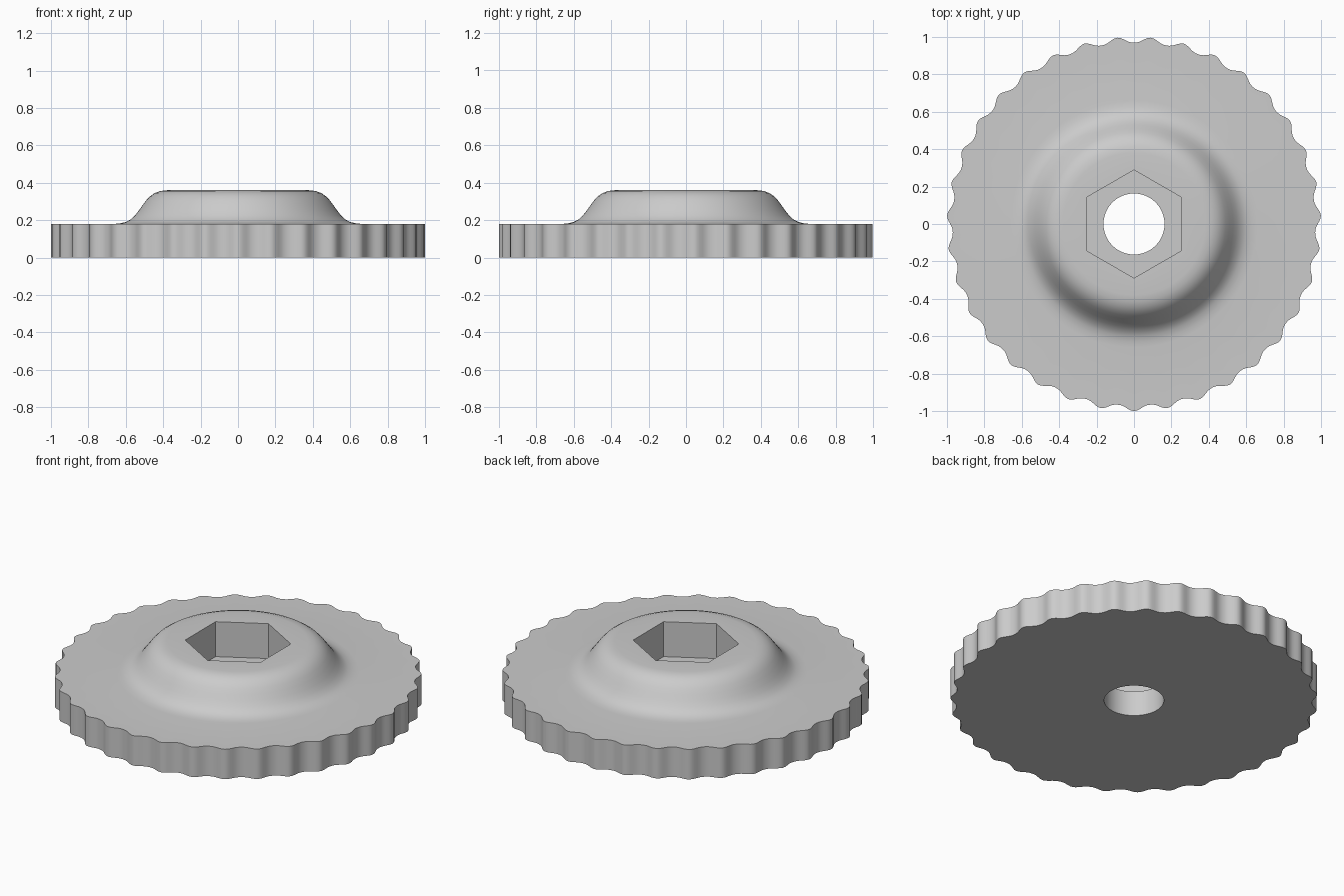
import bpy
import math

if "Cube" in bpy.data.objects:
    bpy.data.objects.remove(bpy.data.objects["Cube"])

TEETH = 35
SEG = TEETH * 12          # also divisible by 12, so hex corners land on vertices


def circle(r):
    return lambda a: r


def scalloped(a):
    # narrow rounded crests at radius 1, wide shallow valleys
    wave = (1 + math.cos(TEETH * (a + math.pi / 2))) / 2
    return 1 - 0.03 * (1 - wave ** 1.3)


def hexagon(a):
    # flats at x = +-0.25, corners pointing along y
    step = math.pi / 3
    off = (a + step / 2) % step - step / 2
    return 0.25 / math.cos(off)


# Raised hub: (radius, height) from the flange up to the flat top
hub = [(0.66, 0.18), (0.63, 0.183), (0.60, 0.190), (0.575, 0.203), (0.55, 0.226),
       (0.53, 0.252), (0.51, 0.280), (0.49, 0.307), (0.47, 0.328), (0.445, 0.345),
       (0.415, 0.356), (0.38, 0.36)]

# Closed section: bore, underside, scalloped rim, hub, hex pocket, pocket floor
rings = [(circle(0.163), 0.0), (scalloped, 0.0), (scalloped, 0.18)]
rings += [(circle(r), z) for r, z in hub]
rings += [(hexagon, 0.36), (hexagon, 0.15), (circle(0.163), 0.15)]

verts, faces = [], []
for radius, z in rings:
    for i in range(SEG):
        a = 2 * math.pi * i / SEG
        r = radius(a)
        verts.append((r * math.cos(a), r * math.sin(a), z))

n = len(rings)
for k in range(n):
    k2 = (k + 1) % n
    for i in range(SEG):
        j = (i + 1) % SEG
        faces.append((k * SEG + i, k2 * SEG + i, k2 * SEG + j, k * SEG + j)[::-1])

mesh = bpy.data.meshes.new("scalloped_knob")
mesh.from_pydata(verts, [], faces)
mesh.update()
knob = bpy.data.objects.new("scalloped_knob", mesh)
bpy.context.collection.objects.link(knob)

# Single plain grey
grey = bpy.data.materials.new("light_grey")
grey.diffuse_color = (0.6, 0.6, 0.6, 1)
grey.use_nodes = True
grey.node_tree.nodes["Principled BSDF"].inputs["Base Color"].default_value = grey.diffuse_color
mesh.materials.append(grey)

bpy.context.view_layer.objects.active = knob
knob.select_set(True)
bpy.ops.object.shade_smooth_by_angle(angle=math.radians(30))
